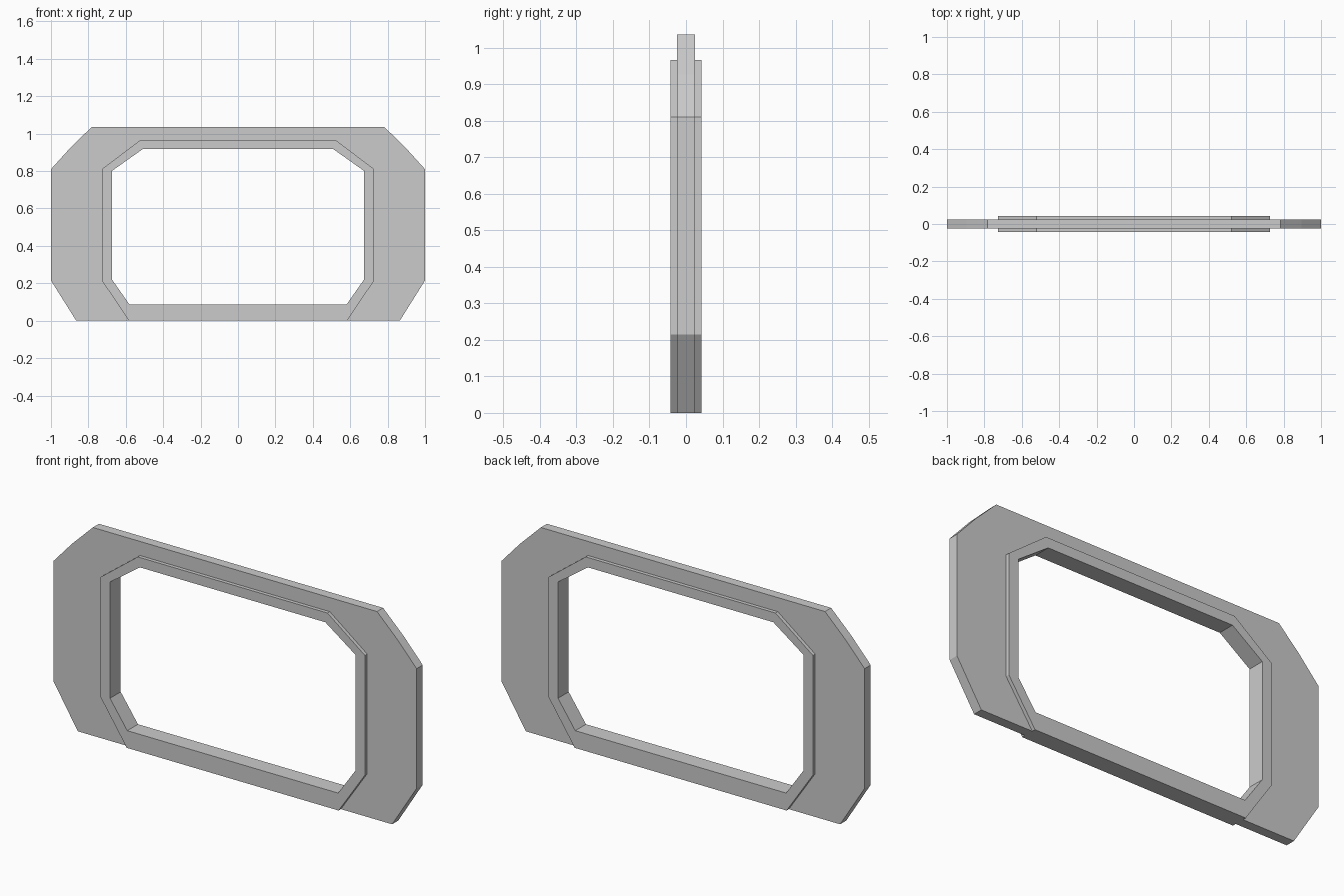
import bpy, bmesh

if "Cube" in bpy.data.objects:
    bpy.data.objects.remove(bpy.data.objects["Cube"])


def mirrored(half):
    """Right-hand profile (bottom to top) continued down the left side."""
    return half + [(-x, z) for x, z in reversed(half)]


def band(name, outer, inner, depth, closed, inner_wall):
    """Solid band of given half depth between two matching x-z profiles."""
    bm = bmesh.new()

    def row(pts, y):
        return [bm.verts.new((x, y, z)) for x, z in pts]

    of, ob = row(outer, -depth), row(outer, depth)
    nf, nb = row(inner, -depth), row(inner, depth)
    n = len(outer)
    for i in range(n if closed else n - 1):
        j = (i + 1) % n
        bm.faces.new((of[i], of[j], nf[j], nf[i]))
        bm.faces.new((ob[j], ob[i], nb[i], nb[j]))
        bm.faces.new((of[j], of[i], ob[i], ob[j]))
        if inner_wall:
            bm.faces.new((nf[i], nf[j], nb[j], nb[i]))
    if not closed:
        for i in (0, n - 1):
            bm.faces.new((of[i], nf[i], nb[i], ob[i]))
    bmesh.ops.recalc_face_normals(bm, faces=bm.faces)
    mesh = bpy.data.meshes.new(name)
    bm.to_mesh(mesh)
    bm.free()
    # make sure the front cap looks towards -y
    if mesh.polygons[0].normal.y > 0:
        mesh.flip_normals()
    ob_ = bpy.data.objects.new(name, mesh)
    bpy.context.collection.objects.link(ob_)
    return ob_


# thin outer plate, open at the bottom between its two feet
plate_outer = mirrored([(0.865, 0), (1, 0.215), (1, 0.81), (0.895, 0.926), (0.782, 1.036)])
plate_inner = mirrored([(0.583, 0), (0.728, 0.215), (0.728, 0.81), (0.625, 0.887), (0.522, 0.966)])
band("outer_plate", plate_outer, plate_inner, 0.024, closed=False, inner_wall=False)

# thicker inner frame around the opening
frame_outer = mirrored([(0.583, 0), (0.728, 0.215), (0.728, 0.81), (0.522, 0.966)])
opening = mirrored([(0.58, 0.086), (0.675, 0.222), (0.675, 0.80), (0.51, 0.917)])
band("inner_frame", frame_outer, opening, 0.042, closed=True, inner_wall=True)
